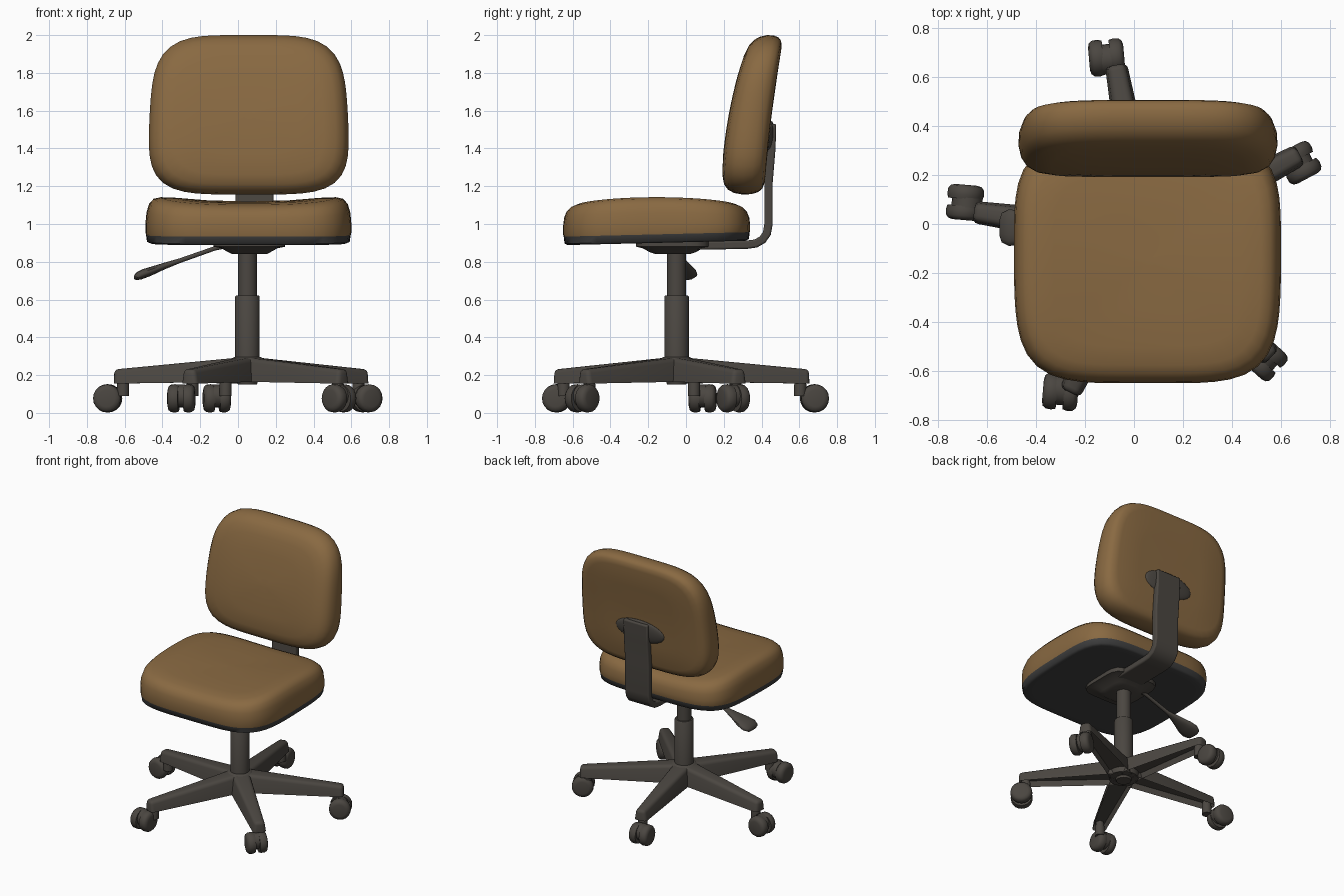
import bpy, bmesh, math
from mathutils import Vector, Matrix

if "Cube" in bpy.data.objects:
    bpy.data.objects.remove(bpy.data.objects["Cube"], do_unlink=True)


def material(name, rgb):
    m = bpy.data.materials.new(name)
    m.use_nodes = True
    m.diffuse_color = (*rgb, 1)
    m.node_tree.nodes["Principled BSDF"].inputs["Base Color"].default_value = (*rgb, 1)
    return m


FABRIC = material("tan_fabric", (0.25, 0.142, 0.054))
PLASTIC = material("warm_grey_plastic", (0.07, 0.062, 0.053))
PAN = material("dark_grey_shell", (0.05, 0.05, 0.05))
CX, CY = 0.05, -0.05          # column axis


def finish(name, bm, mats, angle=40, bevel=0):
    bmesh.ops.recalc_face_normals(bm, faces=bm.faces)
    mesh = bpy.data.meshes.new(name)
    bm.to_mesh(mesh)
    bm.free()
    for m in mats:
        mesh.materials.append(m)
    ob = bpy.data.objects.new(name, mesh)
    bpy.context.collection.objects.link(ob)
    if bevel:
        mod = ob.modifiers.new("soft_edges", "BEVEL")
        mod.width, mod.segments = bevel, 3
    bpy.ops.object.select_all(action="DESELECT")
    ob.select_set(True)
    bpy.context.view_layer.objects.active = ob
    bpy.ops.object.shade_smooth_by_angle(angle=math.radians(angle))
    return ob


def loft(name, rings, mats, split=0, angle=40, bevel=0):
    """Skin a list of rings; faces before ring 'split' take the second material."""
    bm = bmesh.new()
    loops = [[bm.verts.new(p) for p in ring] for ring in rings]
    n = len(loops[0])
    for k in range(len(loops) - 1):
        a, b = loops[k], loops[k + 1]
        for i in range(n):
            j = (i + 1) % n
            f = bm.faces.new((a[i], a[j], b[j], b[i]))
            f.material_index = 1 if k < split else 0
    bm.faces.new(loops[0]).material_index = 1 if split else 0
    bm.faces.new(loops[-1])
    return finish(name, bm, mats, angle, bevel)


def outline(power, n=64):
    """Unit rounded-square outline."""
    pts = []
    for i in range(n):
        t = 2 * math.pi * i / n
        c, s = math.cos(t), math.sin(t)
        r = (abs(c) ** power + abs(s) ** power) ** (-1 / power)
        pts.append((r * c, r * s))
    return pts


def lathe(name, profile, x, y, mat):
    rings = [[(x + r * u, y + r * v, z) for u, v in outline(2, 28)] for r, z in profile]
    return loft(name, rings, [mat])


# Seat: dark shell below, padded saddle-shaped cushion above
def seat_ring(s, z, top):
    ring = []
    for u, v in outline(4.6):
        u, v = u * s, v * s
        x = 0.055 + 0.545 * u * (1 - 0.05 * max(0, -v) ** 2)
        y = -0.155 + 0.495 * v
        lift = 0.022 * u * u - 0.035 * v * v if top else 0.012 * v
        ring.append((x, y, z + lift * (top if top else 1)))
    return ring


seat_levels = [(0.05, 0.905, 0), (0.5, 0.905, 0), (0.85, 0.902, 0), (0.95, 0.9, 0),
               (0.985, 0.908, 0), (0.995, 0.945, 0), (1, 0.955, 0), (1, 1.0, 0.2),
               (0.99, 1.05, 0.5), (0.965, 1.09, 0.8), (0.92, 1.115, 1), (0.85, 1.126, 1),
               (0.7, 1.128, 1), (0.4, 1.122, 1), (0.05, 1.12, 1)]
loft("seat", [seat_ring(*level) for level in seat_levels], [FABRIC, PAN], split=5, angle=60)


# Backrest: leaning pad, thicker at the lumbar and narrower at the top
def back_ring(s, t):
    ring = []
    for u, v in outline(4.4):
        u, v = u * s, v * s
        w = (v + 1) / 2
        x = 0.057 + 0.532 * u * (1 - 0.11 * w ** 3)
        mid = 0.30 + 0.03 * w + 0.1 * w * w
        half = 0.115 + 0.02 * w - 0.045 * w * w
        ring.append((x, mid + t * half, 1.578 + 0.422 * v))
    return ring


back_levels = [(0.05, -1), (0.5, -1), (0.75, -0.97), (0.87, -0.87), (0.94, -0.68),
               (0.98, -0.4), (1, 0), (0.995, 0.4), (0.97, 0.7), (0.93, 0.88),
               (0.85, 0.98), (0.5, 1), (0.05, 1)]
loft("backrest", [back_ring(*level) for level in back_levels], [FABRIC], angle=60)

# Back support: bent strap and oval mounting plate
path = [Vector(p) for p in ((0.456, 1.53), (0.452, 1.4), (0.437, 1.22), (0.437, 1.0),
                            (0.428, 0.95), (0.405, 0.917), (0.37, 0.897), (0.32, 0.89),
                            (0.0, 0.885))]
rings = []
for i, p in enumerate(path):
    d = (path[min(i + 1, len(path) - 1)] - path[max(i - 1, 0)]).normalized()
    q = Vector((-d.y, d.x)) * 0.022
    rings.append([(0.088 + sx * 0.1, p.x + k * q.x, p.y + k * q.y)
                  for sx, k in ((-1, -1), (1, -1), (1, 1), (-1, 1))])
loft("back_strap", rings, [PLASTIC], bevel=0.01)

bm = bmesh.new()
bmesh.ops.create_uvsphere(bm, u_segments=32, v_segments=12, radius=1)
bm.transform(Matrix.Translation((0.07, 0.442, 1.46)) @ Matrix.Rotation(-0.12, 4, "X")
             @ Matrix.Diagonal((0.2, 0.022, 0.085, 1)))
finish("back_plate", bm, [PLASTIC])

# Tilt mechanism under the seat
mech = [(0.09, 0.09, 0.84), (0.11, 0.12, 0.85), (0.15, 0.16, 0.872),
        (0.19, 0.195, 0.88), (0.19, 0.195, 0.91)]
loft("tilt_mechanism", [[(0.06 + a * u, -0.07 + b * v, z) for u, v in outline(5, 32)]
                        for a, b, z in mech], [PLASTIC])

# Height lever: thin rod widening into a flat paddle
lever = [(0.0, 0.895, 0.012, 0.012), (-0.12, 0.872, 0.012, 0.012),
         (-0.31, 0.805, 0.013, 0.013), (-0.39, 0.777, 0.04, 0.018),
         (-0.46, 0.75, 0.068, 0.024), (-0.51, 0.733, 0.075, 0.026),
         (-0.54, 0.722, 0.06, 0.02), (-0.55, 0.718, 0.03, 0.008)]
loft("height_lever", [[(x, -0.015 + a * u, z + b * v) for u, v in outline(2.4, 16)]
                      for x, z, a, b in lever], [PLASTIC])

# Gas column and hub
lathe("column", [(0.065, 0.2), (0.065, 0.615), (0.06, 0.622), (0.05, 0.622), (0.05, 0.87)],
      CX, CY, PLASTIC)
lathe("hub", [(0.05, 0.15), (0.055, 0.165), (0.1, 0.168), (0.105, 0.2), (0.1, 0.265),
              (0.085, 0.288), (0.066, 0.297)], CX, CY, PLASTIC)


# Star base arm: tapered beam, hollow underneath
def base_arm(name, angle):
    rings = []
    for r, w, z0, z1 in ((0.04, 0.078, 0.165, 0.293), (0.71, 0.045, 0.155, 0.23)):
        rings.append([(r, -w, z0), (r, w, z0), (r, w * 0.75, z1), (r, -w * 0.75, z1)])
    bm = bmesh.new()
    a, b = [[bm.verts.new(p) for p in ring] for ring in rings]
    for i in range(4):
        j = (i + 1) % 4
        bm.faces.new((a[i], a[j], b[j], b[i]))
    bm.faces.new(a)
    bm.faces.new(b)
    bmesh.ops.recalc_face_normals(bm, faces=bm.faces)
    upper = [e for e in bm.edges if max(v.co.z for v in e.verts) > 0.2
             and max(v.co.x for v in e.verts) > 0.1]
    bmesh.ops.bevel(bm, geom=upper, offset=0.022, segments=3, profile=0.5,
                    affect="EDGES")
    bm.normal_update()
    under = min(bm.faces, key=lambda f: f.normal.z)
    bmesh.ops.inset_region(bm, faces=[under], thickness=0.014)
    bmesh.ops.translate(bm, verts=under.verts, vec=(0, 0, 0.04))
    bm.transform(Matrix.Translation((CX, CY, 0)) @ Matrix.Rotation(angle, 4, "Z"))
    finish(name, bm, [PLASTIC])


# Caster: twin rounded wheels, central hood and swivel stem
def caster(name, x, y, heading):
    place = Matrix.Translation((x, y, 0.077)) @ Matrix.Rotation(heading, 4, "Z")
    tread = [(-0.5, 0.045), (-0.42, 0.063), (-0.2, 0.073), (0.2, 0.075), (0.5, 0.07)]
    for side, word in ((1, "left"), (-1, "right")):
        rings = [[place @ Vector((r * u, side * (0.043 - 0.058 * t), r * v))
                  for u, v in outline(2, 20)] for t, r in tread]
        loft(f"{name}_{word}_wheel", rings, [PLASTIC], angle=50)
    rings = [[place @ Vector((-0.008 + 0.062 * u, t, 0.012 + 0.06 * v))
              for u, v in outline(2, 20)] for t in (-0.02, 0.02)]
    loft(name + "_hood", rings, [PLASTIC])


casters = [(-0.112, 0.68, 95), (0.675, 0.25, 28), (0.535, -0.55, -42),
           (-0.30, -0.685, -95), (-0.69, 0.088, 175)]
for i, (x, y, heading) in enumerate(casters):
    angle = math.radians(100 - 72 * i)
    base_arm(f"base_arm_{i + 1}", angle)
    lathe(f"caster_stem_{i + 1}", [(0.032, 0.09), (0.032, 0.15), (0.025, 0.2)],
          CX + 0.665 * math.cos(angle), CY + 0.665 * math.sin(angle), PLASTIC)
    caster(f"caster_{i + 1}", x, y, math.radians(heading))
